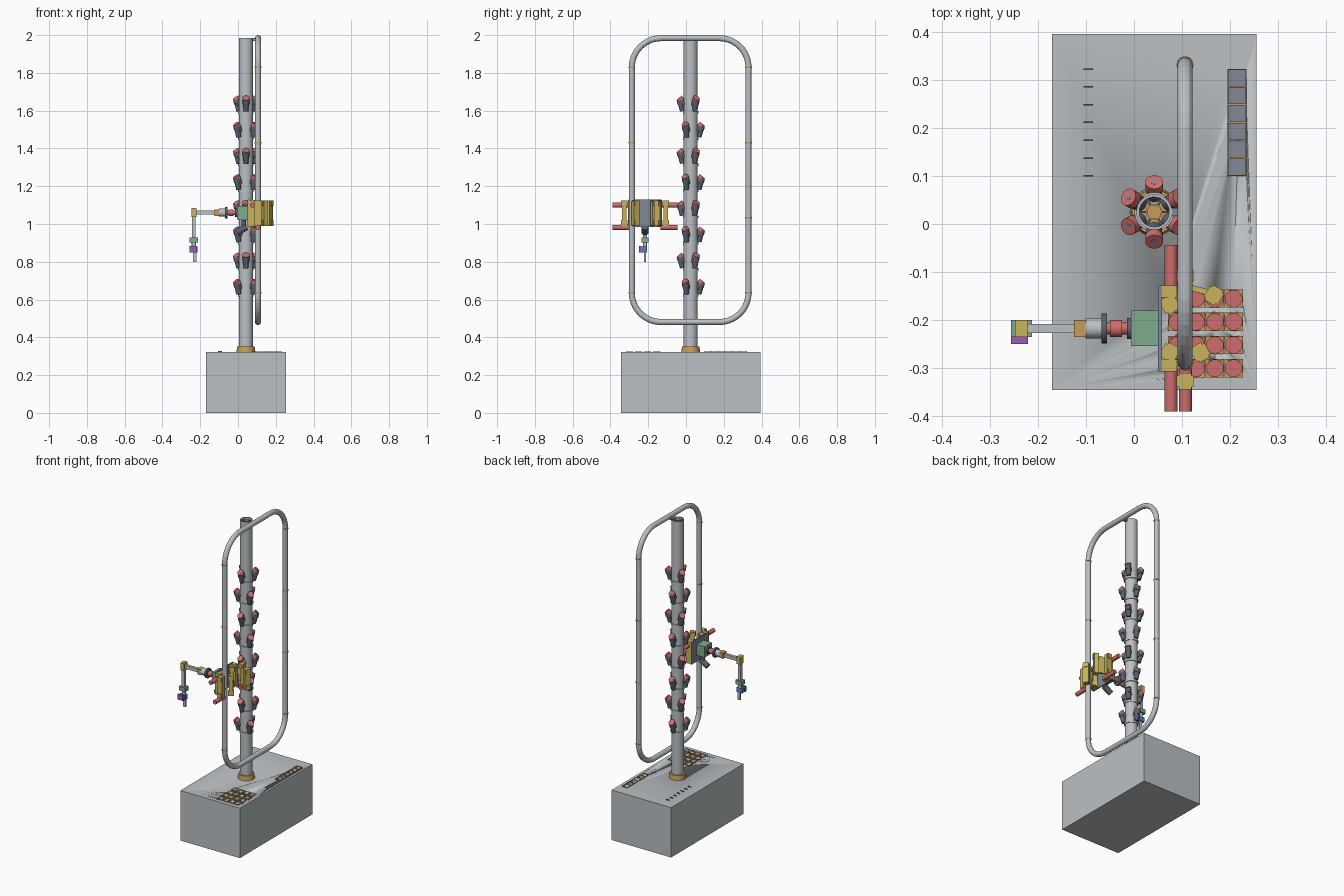
import bpy, bmesh, math
from math import pi, cos, sin, radians
from mathutils import Vector, Matrix

old = bpy.data.objects.get("Cube")
if old:
    bpy.data.objects.remove(old, do_unlink=True)


def material(name, r, g, b):
    m = bpy.data.materials.new(name)
    m.use_nodes = True
    m.diffuse_color = (r, g, b, 1)
    m.node_tree.nodes["Principled BSDF"].inputs["Base Color"].default_value = (r, g, b, 1)
    return m


GREY = material("light grey", .50, .53, .55)
STEEL = material("blue steel", .22, .25, .31)
SLATE = material("dark slate", .11, .12, .15)
RED = material("soft red", .62, .15, .15)
GOLD = material("gold", .58, .45, .11)
ORANGE = material("amber", .58, .33, .10)
GREEN = material("sage green", .21, .41, .27)
PURPLE = material("purple", .32, .11, .46)
BLUE = material("blue", .09, .22, .55)


class Part:
    """Collects solids of one colour in one object."""

    def __init__(self, name, mat):
        self.name, self.mat, self.bm = name, mat, bmesh.new()

    def box(self, center, size, turn=0):
        m = Matrix.Translation(center) @ Matrix.Rotation(turn, 4, 'Z') @ Matrix.Diagonal((*size, 1))
        bmesh.ops.create_cube(self.bm, size=1, matrix=m)
        return self

    def rod(self, a, b, r, r2=None, sides=24):
        a, b = Vector(a), Vector(b)
        d = b - a
        m = Matrix.Translation((a + b) / 2) @ d.to_track_quat('Z', 'Y').to_matrix().to_4x4()
        bmesh.ops.create_cone(self.bm, cap_ends=True, segments=sides, radius1=r,
                              radius2=r if r2 is None else r2, depth=d.length, matrix=m)
        return self

    def tube(self, x, y, z0, z1, outer, inner, sides=32):
        rings = [[self.bm.verts.new((x + r * cos(2 * pi * i / sides), y + r * sin(2 * pi * i / sides), z))
                  for i in range(sides)] for r, z in ((outer, z0), (outer, z1), (inner, z1), (inner, z0))]
        for k in range(4):
            p, q = rings[k], rings[(k + 1) % 4]
            for i in range(sides):
                j = (i + 1) % sides
                self.bm.faces.new((p[i], p[j], q[j], q[i]))
        return self

    def done(self):
        mesh = bpy.data.meshes.new(self.name)
        self.bm.to_mesh(mesh)
        self.bm.free()
        ob = bpy.data.objects.new(self.name, mesh)
        bpy.context.collection.objects.link(ob)
        mesh.materials.append(self.mat)
        select(ob)
        bpy.ops.object.shade_smooth_by_angle(angle=radians(35))
        return ob


def select(ob):
    bpy.ops.object.select_all(action='DESELECT')
    ob.select_set(True)
    bpy.context.view_layer.objects.active = ob


# Base cabinet with sunken round cups and square trays
TOP = .322
cups = [(.09 + .039 * i, -.155 - .0483 * j) for i in range(4) for j in range(4)]
trays = [(.214, .1185 + .037 * i) for i in range(6)]
base = Part("base_cabinet", GREY).box((.0425, .025, TOP / 2), (.425, .74, TOP)).done()
rims = Part("cup_and_tray_rims", ORANGE)
cutter = Part("pit_cutter", GREY)
floors = Part("cup_floors", RED)
tray_floors = Part("tray_floors", STEEL)
for x, y in cups:
    rims.box((x, y, TOP), (.038, .038, .008))
    cutter.rod((x, y, TOP - .03), (x, y, TOP + .02), .0175)
    floors.rod((x, y, TOP - .032), (x, y, TOP - .026), .0174)
for x, y in trays:
    rims.box((x, y, TOP), (.04, .0368, .008))
    cutter.box((x, y, TOP), (.036, .033, .04))
    tray_floors.box((x, y, TOP - .02), (.0358, .0328, .008))
rims, cutter = rims.done(), cutter.done()
floors.done()
tray_floors.done()
for ob in (base, rims):
    select(ob)
    mod = ob.modifiers.new("pits", 'BOOLEAN')
    mod.object, mod.operation, mod.solver = cutter, 'DIFFERENCE', 'EXACT'
    bpy.ops.object.modifier_apply(modifier=mod.name)
bpy.data.objects.remove(cutter, do_unlink=True)

slits = Part("slit_plates", SLATE)
for i in range(7):
    slits.box((-.095, .1 + .037 * i, TOP + .002), (.02, .003, .006))
slits.done()

# Hollow column with collar, module lips and inner pipe
CX, CY, CTOP = .042, .025, 1.985
levels = [.69 + .1385 * i for i in range(8)]
column = Part("column", GREY).tube(CX, CY, TOP, CTOP, .037, .031)
for z in levels:
    column.tube(CX, CY, z - .075, z - .062, .041, .036)
column.done()
Part("inner_pipe", GREY).tube(CX, CY, TOP, CTOP - .004, .017, .014).done()
spokes = Part("column_spokes", SLATE)
for i in range(6):
    a = i * pi / 3
    spokes.box((CX + .024 * cos(a), CY + .024 * sin(a), CTOP - .05), (.016, .005, .08), a)
spokes.done()
Part("column_collar", ORANGE).rod((CX, CY, TOP), (CX, CY, .352), .05, .046, 32).done()

# Plant pods: three to a level, turned by half a step on every other level
pods, caps = Part("pod_bodies", SLATE), Part("pod_caps", RED)
pod_lights = Part("pod_centres", STEEL)
for n, z in enumerate(levels):
    for k in range(3):
        a = radians(90 + 60 * n + 120 * k)

        def at(r, h):
            return (CX + r * cos(a), CY + r * sin(a), z + h)
        pods.rod(at(.044, -.062), at(.052, -.02), .013, .016)
        pods.rod(at(.052, -.022), at(.056, -.004), .0185, .0185)
        pods.rod(at(.034, -.03), at(.054, .0), .016)
        caps.rod(at(.050, -.006), at(.062, .008), .0185)
        pod_lights.rod(at(.062, .008), at(.0625, .0086), .006)
pods.done()
caps.done()
pod_lights.done()

# Rail loop with rounded corners
RX, Y0, Y1, Z0, Z1, BEND, RR = .106, -.287, .331, .481, 1.984, .155, .016
path = []
for y, z, start in ((Y1 - BEND, Z1 - BEND, 0), (Y0 + BEND, Z1 - BEND, 90),
                    (Y0 + BEND, Z0 + BEND, 180), (Y1 - BEND, Z0 + BEND, 270)):
    for i in range(11):
        a = radians(start + 9 * i)
        path.append((RX, y + BEND * cos(a), z + BEND * sin(a)))
curve = bpy.data.curves.new("rail_loop", 'CURVE')
curve.dimensions = '3D'
curve.bevel_depth, curve.bevel_resolution = RR, 4
spline = curve.splines.new('POLY')
spline.points.add(len(path) - 1)
for p, co in zip(spline.points, path):
    p.co = (*co, 1)
spline.use_cyclic_u = True
rail = bpy.data.objects.new("rail_loop", curve)
bpy.context.collection.objects.link(rail)
curve.materials.append(GREY)
select(rail)
bpy.ops.object.convert(target='MESH')
bpy.ops.object.shade_smooth_by_angle(angle=radians(8))

joints = Part("rail_joints", ORANGE)
for y in (Y0, Y1):
    for i in range(4):
        z = Z0 + BEND + i * (Z1 - Z0 - 2 * BEND) / 3
        joints.rod((RX, y, z - .004), (RX, y, z + .004), RR + .0015)
joints.done()
Part("rail_bracket", STEEL).box((.09, CY, CTOP - .008), (.03, .016, .016)).done()

# Carriage: back plate, two clamps and drive motors
AY, AZ = -.217, 1.06
Part("carriage_plate", STEEL).box((.054, AY, 1.057), (.008, .176, .145)).done()
clamps = Part("rail_clamps", GOLD)


def jaw(x, y, turn):
    """Ribbed jaw standing beside the rail."""
    clamps.box((x, y, 1.057), (.024, .036, .13), turn)
    for h in (-.052, .052):
        clamps.box((x, y, 1.057 + h), (.034, .026, .03), turn)


for side in (-1, 1):
    cy = AY + side * .07
    clamps.box((.07, AY + side * .077, 1.057), (.038, .025, .14))
    jaw(RX, cy + side * .04, pi / 2)
    jaw(RX - .032, cy - side * .02, side * radians(30))
jaw(RX + .032, Y0 + .02, radians(30))
jaw(.166, -.148, radians(-30))
clamps.box((.135, -.137, 1.057), (.04, .012, .11), radians(-15))
clamps.done()

motors = Part("drive_motors", RED)
for x, z in ((.077, 1.1), (.107, .982)):
    motors.rod((x, -.39, z), (x, -.30, z), .0135)
    motors.rod((x, -.135, z), (x, -.044, z), .0135)
motors.done()
Part("camera", SLATE).rod((.045, AY, .985), (-.005, AY, .955), .018).rod(
    (.03, AY, 1.02), (.03, AY, .965), .012).done()

# Arm reaching sideways from the carriage
Part("shoulder_block", GREEN).box((.022, AY, AZ), (.056, .074, .07)).done()
Part("shoulder_joints", SLATE).rod((-.015, AY, AZ), (-.004, AY, AZ), .022).rod(
    (-.068, AY, AZ), (-.056, AY, AZ), .031).done()
Part("shoulder_motor", RED).rod((-.058, AY, AZ), (-.013, AY, AZ), .0125).rod(
    (-.05, AY, AZ), (-.025, AY, AZ), .018).done()
Part("arm_sleeve", GREY).rod((-.101, AY, AZ), (-.066, AY, AZ), .021).done()
Part("arm_coupling", ORANGE).box((-.112, AY, AZ), (.025, .036, .036)).done()
Part("arm_bars", GREY).box((-.171, AY, AZ), (.1, .019, .022)).box(
    (-.234, AY, .982), (.02, .019, .108)).done()
Part("elbow_block", GOLD).box((-.234, AY, AZ), (.026, .036, .048)).done()

# Wrist and gripper
WX = -.234
Part("wrist_block", GREEN).box((WX, AY, .916), (.044, .036, .026)).done()
Part("wrist_neck", GREY).rod((WX, AY, .875), (WX, AY, .905), .011).done()
Part("gripper_shell", PURPLE).box((WX - .004, AY - .025, .867), (.036, .015, .034)).done()
Part("gripper_body", BLUE).box((WX, AY - .004, .865), (.04, .028, .03)).done()
Part("gripper_finger", GREY).box((WX + .006, AY, .826), (.018, .01, .052)).done()
